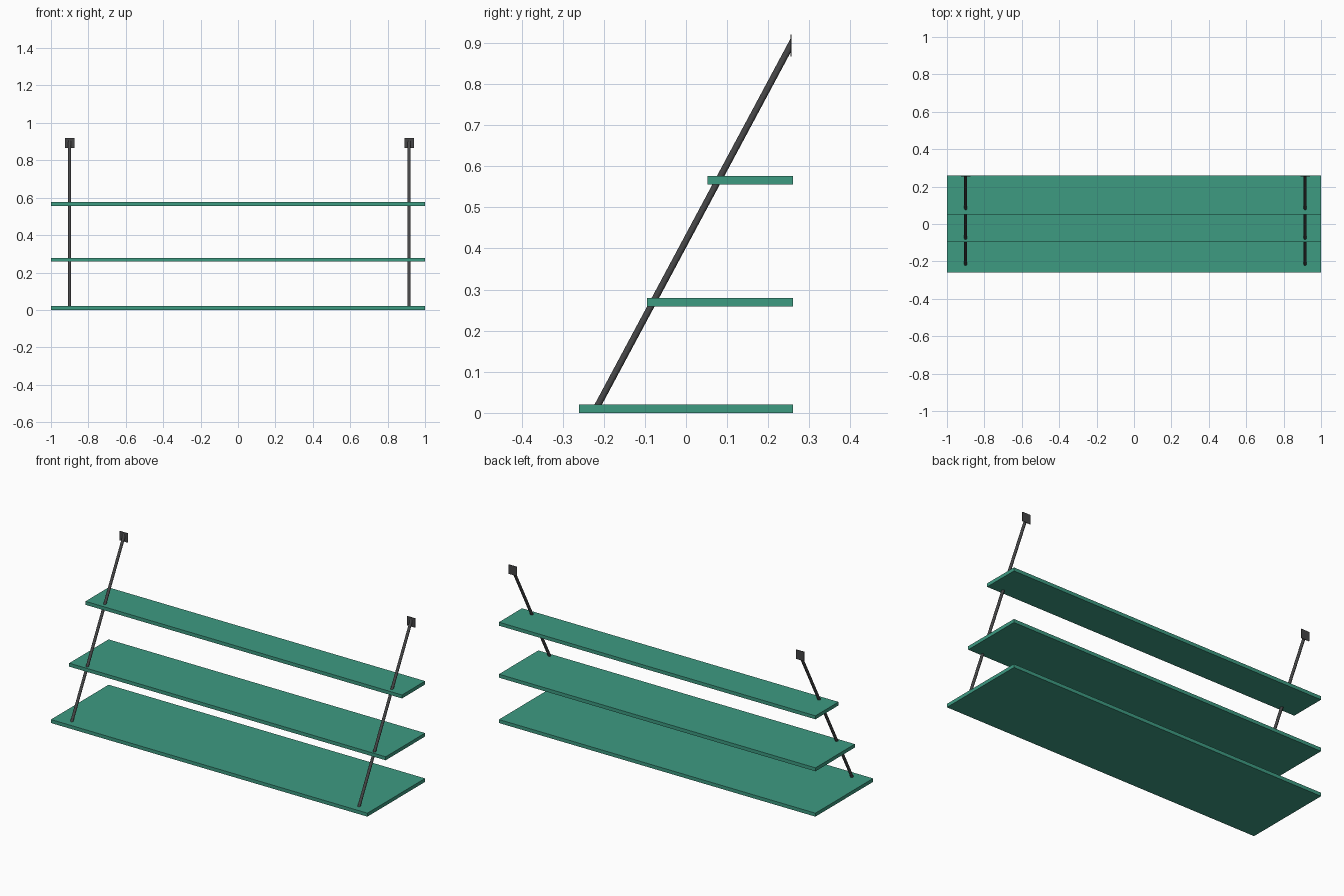
import bpy
import bmesh
from mathutils import Vector, Matrix

if "Cube" in bpy.data.objects:
    bpy.data.objects.remove(bpy.data.objects["Cube"], do_unlink=True)


def material(name, rgb):
    mat = bpy.data.materials.new(name)
    mat.use_nodes = True
    color = (*rgb, 1)
    mat.diffuse_color = color
    mat.node_tree.nodes["Principled BSDF"].inputs["Base Color"].default_value = color
    return mat


def finish(bm, name, mat):
    mesh = bpy.data.meshes.new(name)
    bm.to_mesh(mesh)
    bm.free()
    mesh.materials.append(mat)
    obj = bpy.data.objects.new(name, mesh)
    bpy.context.collection.objects.link(obj)
    return obj


def box(name, low, high, mat):
    low, high = Vector(low), Vector(high)
    bm = bmesh.new()
    bmesh.ops.create_cube(bm, size=1)
    bmesh.ops.scale(bm, vec=high - low, verts=bm.verts)
    bmesh.ops.translate(bm, vec=(low + high) / 2, verts=bm.verts)
    return finish(bm, name, mat)


def cut(bm, point, normal):
    # Trim everything on the normal side and close the end
    geom = bm.verts[:] + bm.edges[:] + bm.faces[:]
    result = bmesh.ops.bisect_plane(bm, geom=geom, plane_co=point,
                                    plane_no=normal, clear_outer=True)
    edges = [e for e in result["geom_cut"] if isinstance(e, bmesh.types.BMEdge)]
    bmesh.ops.contextual_create(bm, geom=edges)


def rod(name, start, end, radius, mat):
    start, end = Vector(start), Vector(end)
    axis = end - start
    bm = bmesh.new()
    bmesh.ops.create_cone(bm, cap_ends=True, segments=16, radius1=radius,
                          radius2=radius, depth=axis.length + 0.1)
    turn = axis.to_track_quat("Z", "Y").to_matrix().to_4x4()
    bm.transform(Matrix.Translation((start + end) / 2) @ turn)
    cut(bm, start, (0, 0, -1))
    cut(bm, end, (0, 1, 0))
    bmesh.ops.recalc_face_normals(bm, faces=bm.faces)
    obj = finish(bm, name, mat)
    bpy.ops.object.select_all(action="DESELECT")
    obj.select_set(True)
    bpy.context.view_layer.objects.active = obj
    bpy.ops.object.shade_smooth_by_angle()
    return obj


teal = material("teal board", (0.047, 0.325, 0.222))
dark = material("dark metal", (0.06, 0.06, 0.062))

# Three shelves sharing a back edge, getting shallower upwards
BACK = 0.26
for name, front, bottom in (("bottom_shelf", -0.26, 0),
                            ("middle_shelf", -0.095, 0.259),
                            ("top_shelf", 0.052, 0.556)):
    box(name, (-1, front, bottom), (1, BACK, bottom + 0.02), teal)

# Slanted support rods, each ending at a square wall plate
for side, x in (("right", -0.9), ("left", 0.915)):
    rod(side + "_support_rod", (x, -0.219, 0.01), (x, 0.254, 0.893), 0.008, dark)
    box(side + "_wall_plate", (x - 0.026, 0.254, 0.867),
        (x + 0.026, 0.257, 0.92), dark)
